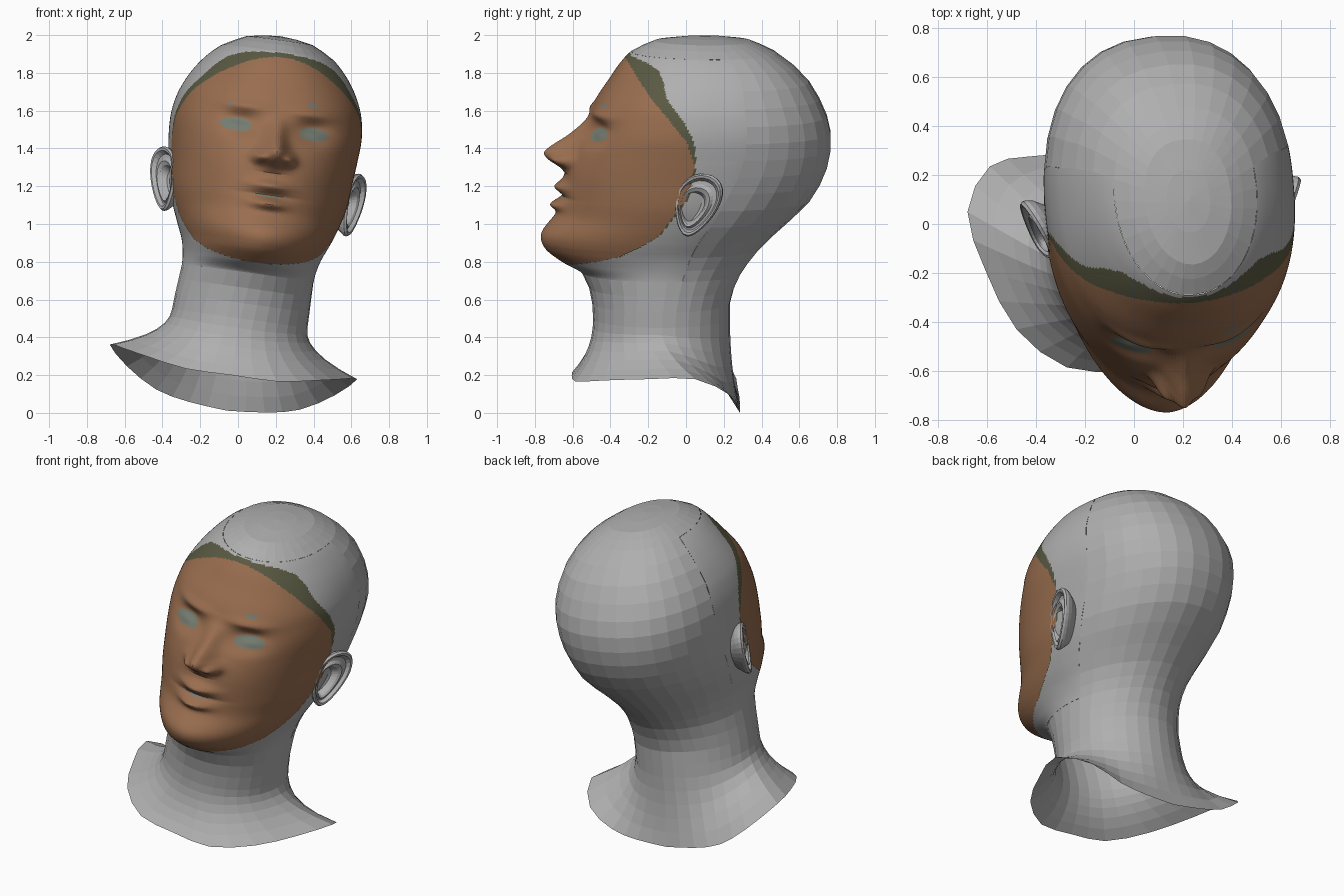
import bpy, bmesh, math
from math import sin, cos, pi, exp

if "Cube" in bpy.data.objects:
    bpy.data.objects.remove(bpy.data.objects["Cube"])


def material(name, rgb):
    m = bpy.data.materials.new(name)
    m.diffuse_color = (*rgb, 1)
    m.use_nodes = True
    m.node_tree.nodes["Principled BSDF"].inputs["Base Color"].default_value = m.diffuse_color
    return m


GREY = material("grey skin", (0.43, 0.43, 0.43))
BROWN = material("brown mask", (0.32, 0.155, 0.078))
OLIVE = material("olive hairline", (0.10, 0.10, 0.055))
EYE = material("grey green eye", (0.175, 0.20, 0.16))


def curve(table, x):
    """Smooth interpolation of rows (key, value, value, ...)."""
    n = len(table)
    x = min(max(x, table[0][0]), table[-1][0])
    i = 0
    while i < n - 2 and x > table[i + 1][0]:
        i += 1
    a, b = table[i], table[i + 1]
    p, q = table[max(i - 1, 0)], table[min(i + 2, n - 1)]
    h = b[0] - a[0]
    s = (x - a[0]) / h
    out = []
    for k in range(1, len(a)):
        ta = (b[k] - p[k]) / (b[0] - p[0]) * h
        tb = (q[k] - a[k]) / (q[0] - a[0]) * h
        out.append((2*s**3 - 3*s*s + 1) * a[k] + (s**3 - 2*s*s + s) * ta
                   + (3*s*s - 2*s**3) * b[k] + (s**3 - s*s) * tb)
    return out


def lerp(table, x):
    """Straight interpolation of (key, value) pairs."""
    if x <= table[0][0]:
        return table[0][1]
    for (x0, y0), (x1, y1) in zip(table, table[1:]):
        if x <= x1:
            return y0 + (y1 - y0) * (x - x0) / (x1 - x0)
    return table[-1][1]


# Horizontal sections: height, front, back, widest depth, half width, squareness
RINGS = [
    (0.45, -0.49, 0.235, -0.13, 0.36, 2.0), (0.60, -0.50, 0.235, -0.13, 0.355, 2.0),
    (0.74, -0.55, 0.29, -0.12, 0.348, 1.95), (0.80, -0.655, 0.33, -0.11, 0.353, 1.85),
    (0.87, -0.745, 0.385, -0.10, 0.37, 1.85), (0.95, -0.765, 0.465, -0.08, 0.403, 1.85),
    (1.06, -0.685, 0.585, -0.03, 0.443, 1.95), (1.15, -0.66, 0.67, 0.0, 0.466, 2.0),
    (1.29, -0.635, 0.74, 0.06, 0.482, 2.1), (1.40, -0.595, 0.765, 0.10, 0.494, 2.2),
    (1.50, -0.545, 0.765, 0.12, 0.499, 2.3), (1.58, -0.505, 0.745, 0.13, 0.491, 2.32),
    (1.66, -0.47, 0.71, 0.13, 0.47, 2.3), (1.76, -0.405, 0.65, 0.14, 0.422, 2.2),
    (1.85, -0.345, 0.56, 0.14, 0.355, 2.1), (1.92, -0.275, 0.46, 0.12, 0.275, 2.05),
    (1.97, -0.165, 0.345, 0.10, 0.175, 2.0)]

# Shoulder cut edge, front to back: step, side, depth, height
RIM = [(0, 0, -0.605, 0.20), (1, 0.24, -0.585, 0.20), (2, 0.45, -0.43, 0.235),
       (3, 0.58, -0.19, 0.26), (4, 0.655, 0.05, 0.27), (5, 0.55, 0.235, 0.17),
       (6, 0.38, 0.275, 0.07), (7, 0.20, 0.285, 0.03), (8, 0, 0.285, 0.012)]

# Nose: height, projection, width
NOSE = [(1.27, 0, 0.07), (1.30, 0.035, 0.075), (1.345, 0.115, 0.08), (1.38, 0.148, 0.07),
        (1.41, 0.13, 0.06), (1.47, 0.068, 0.05), (1.555, 0.012, 0.05), (1.62, 0, 0.05)]

# Mask limits: depth at each height
JAW = [(0.78, -0.70), (0.82, -0.55), (0.87, -0.38), (0.93, -0.27), (1.0, -0.17),
       (1.1, -0.10), (1.2, -0.03), (1.38, 0.01)]
OUTER = JAW + [(1.5, 0.0), (1.6, -0.05), (1.72, -0.14), (1.8, -0.15),
               (1.85, -0.17), (1.88, -0.22), (1.905, -0.31)]
INNER = [(w, v - 0.008) for w, v in JAW] + [(1.5, -0.04), (1.6, -0.12), (1.7, -0.205),
                                           (1.8, -0.275), (1.88, -0.32), (1.9, -0.335)]
# Eyes, brow flecks and mouth slit: side, height, half width, half height
PATCHES = [(0.2, 1.5, 0.082, 0.036), (-0.21, 1.5, 0.082, 0.036),
           (0.175, 1.65, 0.035, 0.011), (-0.255, 1.6, 0.014, 0.01), (0, 1.148, 0.10, 0.005)]


def ramp(x, a, b):
    return min(max((x - a) / (b - a), 0), 1)


def tilt(u, v, w):
    """The bust leans to one side and the head turns a little."""
    shift = 0.092 + 0.008 * ramp(w, 0.6, 1.0) + 0.008 * ramp(w, 1.4, 1.8)
    turn = 0.09 * ramp(w, 0.45, 0.9)
    return (shift + u + 0.14 * (w - 1.1) - turn * v, v + turn * u, w - 0.14 * u)


def section(t, w):
    f, b, m, hw, n = curve(RINGS, w)
    c, s = cos(t), abs(sin(t))
    p = 2 / n if c >= 0 else 2 / (2 + 0.3 * ramp(w, 0.9, 1.3))
    u = hw * s ** p
    v = m + ((f if c >= 0 else b) - m) * abs(c) ** p
    return (u if sin(t) >= 0 else -u), v, w


def bump(x, rx, z, rz):
    return exp(-(x / rx) ** 2 - (z / rz) ** 2)


def face_point(t, w):
    u, v, w = section(t, w)
    a = abs(u)
    if cos(t) > 0.2:
        h, width = curve(NOSE, w)
        d = h * exp(-(a / width) ** 2)
        d += 0.045 * bump(a - 0.08, 0.035, w - 1.345, 0.03)     # nostril wings
        d -= 0.06 * bump(a - 0.19, 0.10, w - 1.51, 0.055)       # eye sockets
        d += 0.03 * bump(a - 0.205, 0.07, w - 1.5, 0.03)        # eyeballs
        d += 0.02 * bump(a - 0.18, 0.12, w - 1.60, 0.03)        # brows
        d += 0.045 * bump(a, 0.10, w - 1.20, 0.03)              # upper lip
        d += 0.05 * bump(a, 0.09, w - 1.105, 0.028)             # lower lip
        d -= 0.012 * bump(a, 0.13, w - 1.15, 0.014)             # mouth slit
        v -= d
    return u, v, w


def face_colour(t, w):
    u, v, w = face_point(t, w)
    if any(((u - a) / ra) ** 2 + ((w - b) / rb) ** 2 < 1 for a, b, ra, rb in PATCHES):
        return 3
    if w < 0.785:
        return 0
    if v < lerp(INNER, w):
        return 1
    return 2 if v < lerp(OUTER, w) else 0


def finish(name, bm, mats):
    bmesh.ops.recalc_face_normals(bm, faces=bm.faces)
    me = bpy.data.meshes.new(name)
    bm.to_mesh(me)
    bm.free()
    for m in mats:
        me.materials.append(m)
    ob = bpy.data.objects.new(name, me)
    bpy.context.collection.objects.link(ob)
    return ob


SEGS, SIDE = 32, 9
W0, W1 = 0.74, 1.91

# Skull, neck and shoulders: coarse loft with an opening for the face
bm = bmesh.new()
ts = [2 * pi * i / SEGS for i in range(SEGS)]
levels, rows = [], []
for k in range(6, 0, -1):
    s = k / 6
    row = []
    for t in ts:
        tt = t if t <= pi else 2 * pi - t
        ru, rv, rw = curve(RIM, tt / pi * 8)
        ru = ru if t <= pi else -ru
        u, v, _ = section(t, 0.5)
        g = s ** 2.2
        row.append(tilt(u + (ru - u) * g, v + (rv - v) * g, 0.5 + (rw - 0.5) * s))
    levels.append(0)
    rows.append(row)
for w in (0.5, 0.58, 0.66, W0, 0.8, 0.87, 0.95, 1.04, 1.13, 1.22, 1.31, 1.4,
          1.49, 1.58, 1.67, 1.76, 1.84, W1, 1.945, 1.97):
    levels.append(w)
    rows.append([tilt(*section(t, w)) for t in ts])
rows.append([tilt(u * 0.5, 0.095 + (v - 0.095) * 0.5, 1.987)
             for u, v, w in (section(t, 1.97) for t in ts)])
levels.append(1.987)
vs = [[bm.verts.new(p) for p in r] for r in rows]
for j in range(len(vs) - 1):
    for i in range(SEGS):
        front = i < SIDE or i >= SEGS - SIDE
        if front and W0 <= levels[j] < W1:
            continue
        k = (i + 1) % SEGS
        bm.faces.new((vs[j][i], vs[j][k], vs[j + 1][k], vs[j + 1][i]))
top = bm.verts.new(tilt(0, 0.095, 1.994))
for i in range(SEGS):
    bm.faces.new((vs[-1][i], vs[-1][(i + 1) % SEGS], top))
finish("skull_neck_and_shoulders", bm, [GREY])

# Face: fine grid with sculpted features, coloured by the mask limits
bm = bmesh.new()
NC, NR = 198, 190
T = 2 * pi * SIDE / SEGS
tc = lambda i: -T + 2 * T * i / NC
wr = lambda j: W0 + (W1 - W0) * j / NR
vs = [[bm.verts.new(tilt(*face_point(tc(i), wr(j)))) for i in range(NC + 1)]
      for j in range(NR + 1)]
for j in range(NR):
    for i in range(NC):
        f = bm.faces.new((vs[j][i], vs[j][i + 1], vs[j + 1][i + 1], vs[j + 1][i]))
        f.material_index = face_colour(tc(i + 0.5), wr(j + 0.5))
finish("face", bm, [GREY, BROWN, OLIVE, EYE])

# Ears: egg outline swept through a rim, groove and bowl profile (scale, lift)
EAR = [(0.6, -0.08), (0.88, -0.03), (0.98, -0.008), (1.0, 0.008), (0.95, 0.02),
       (0.87, 0.018), (0.79, -0.002), (0.70, 0.0), (0.62, 0.012), (0.53, 0.004),
       (0.42, -0.03), (0.2, -0.038)]
for side, name in ((1, "right_ear"), (-1, "left_ear")):
    bm = bmesh.new()
    vs = []
    for sc, lift in EAR:
        row = []
        for i in range(28):
            a = 2 * pi * i / 28
            # bowl sits low and towards the front of the ear
            x = 0.118 * sc * cos(a) * (1 + 0.3 * sin(a)) - 0.05 * max(0.87 - sc, 0)
            h = 0.168 * sc * sin(a) - 0.05 * max(0.87 - sc, 0)
            u = 0.495 + 0.43 * x + 0.9 * lift + 0.12 * h
            v = 0.015 + 0.9 * x - 0.43 * lift + 0.3 * h
            row.append(bm.verts.new(tilt(side * u, v, 1.17 + h - 0.1 * x)))
        vs.append(row)
    for r0, r1 in zip(vs, vs[1:]):
        for i in range(28):
            k = (i + 1) % 28
            bm.faces.new((r0[i], r0[k], r1[k], r1[i]))
    bm.faces.new(vs[-1])
    finish(name, bm, [GREY])
